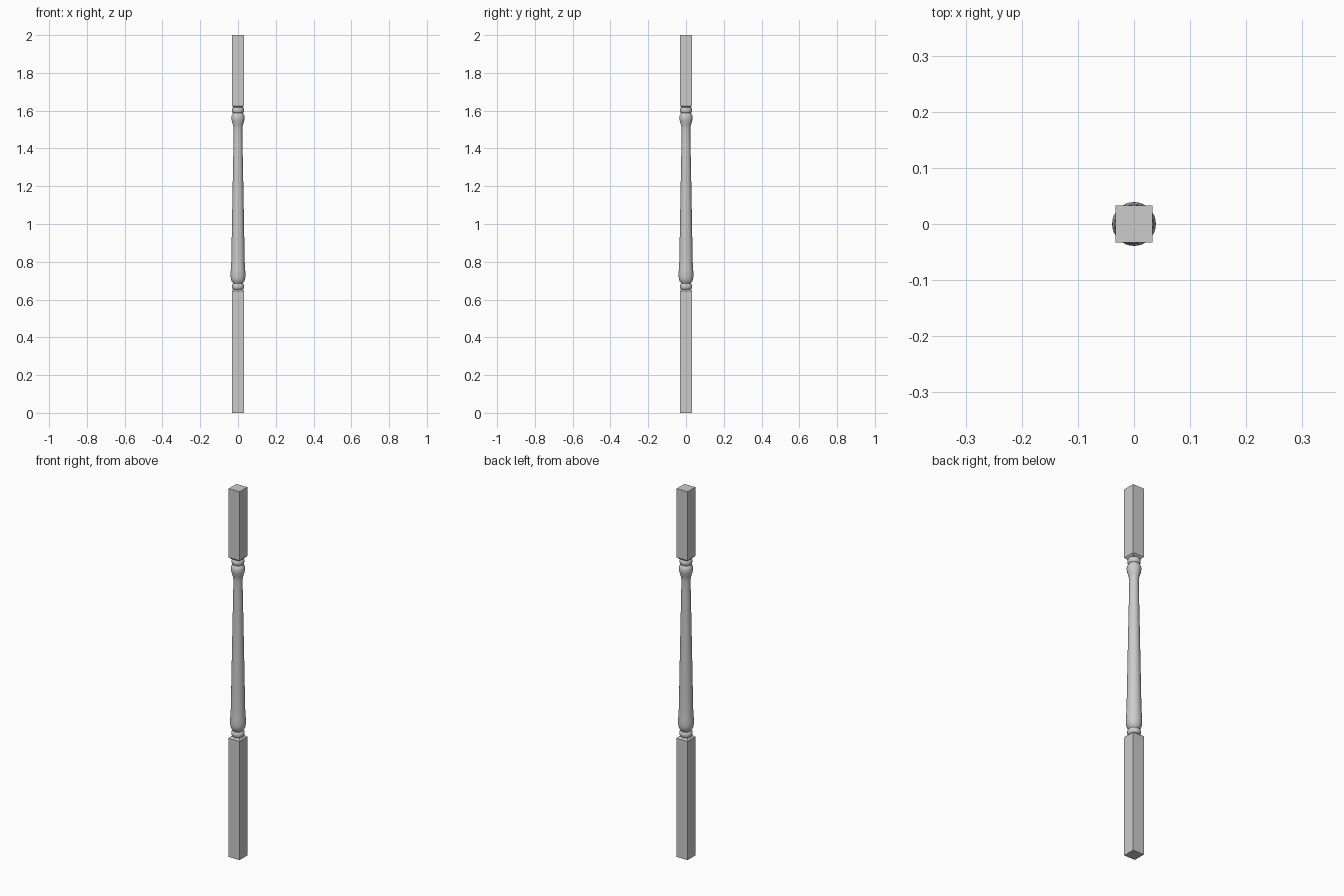
import bpy, bmesh, math

if "Cube" in bpy.data.objects:
    bpy.data.objects.remove(bpy.data.objects["Cube"])

HALF = 0.033   # half width of the square blocks
SIDES = 32


def square_block(name, sections):
    """Square post section lofted through (z, half width) levels."""
    bm = bmesh.new()
    rings = [[bm.verts.new((sx * h, sy * h, z)) for sx, sy in
              ((-1, -1), (1, -1), (1, 1), (-1, 1))] for z, h in sections]
    for a, b in zip(rings, rings[1:]):
        for i in range(4):
            j = (i + 1) % 4
            bm.faces.new((a[i], a[j], b[j], b[i]))
    bm.faces.new(rings[0][::-1])
    bm.faces.new(rings[-1])
    return finish(name, bm)


def turned(name, profile):
    """Lathe a (radius, z) profile around the z axis and cap both ends."""
    bm = bmesh.new()
    rings = [[bm.verts.new((r * math.cos(2 * math.pi * i / SIDES),
                            r * math.sin(2 * math.pi * i / SIDES), z))
              for i in range(SIDES)] for r, z in profile]
    for a, b in zip(rings, rings[1:]):
        for i in range(SIDES):
            j = (i + 1) % SIDES
            bm.faces.new((a[i], a[j], b[j], b[i]))
    bm.faces.new(rings[0][::-1])
    bm.faces.new(rings[-1])
    ob = finish(name, bm)
    bpy.ops.object.select_all(action='DESELECT')
    ob.select_set(True)
    bpy.context.view_layer.objects.active = ob
    bpy.ops.object.shade_smooth_by_angle(angle=math.radians(40))
    return ob


def finish(name, bm):
    mesh = bpy.data.meshes.new(name)
    bm.to_mesh(mesh)
    bm.free()
    ob = bpy.data.objects.new(name, mesh)
    bpy.context.collection.objects.link(ob)
    return ob


def bead(z0, z1, neck, bulge, steps=8):
    """Half-round bead between two heights."""
    return [(neck + (bulge - neck) * math.sin(math.pi * i / steps),
             (z0 + z1) / 2 - (z1 - z0) / 2 * math.cos(math.pi * i / steps))
            for i in range(steps + 1)]


# square ends with chamfered shoulders
square_block("lower_block", [(0, HALF), (0.645, HALF), (0.654, 0.024)])
square_block("upper_block", [(1.617, 0.024), (1.626, HALF), (2.0, HALF)])

# turned shaft: bead, rounded foot, long taper, flared cap, bead
profile = [(0.026, 0.645)]
profile += bead(0.654, 0.684, 0.026, 0.033)
profile += [(0.027, 0.689), (0.032, 0.694), (0.036, 0.703), (0.0385, 0.717),
            (0.039, 0.732), (0.0385, 0.75), (0.037, 0.77), (0.0355, 0.80),
            (0.034, 0.88), (0.031, 1.05), (0.0275, 1.24), (0.0235, 1.44),
            (0.0225, 1.50), (0.024, 1.515), (0.028, 1.53), (0.0325, 1.545),
            (0.035, 1.558), (0.0345, 1.57), (0.031, 1.58), (0.026, 1.586)]
profile += bead(1.588, 1.617, 0.026, 0.032)
profile += [(0.026, 1.625)]
turned("turned_shaft", profile)
